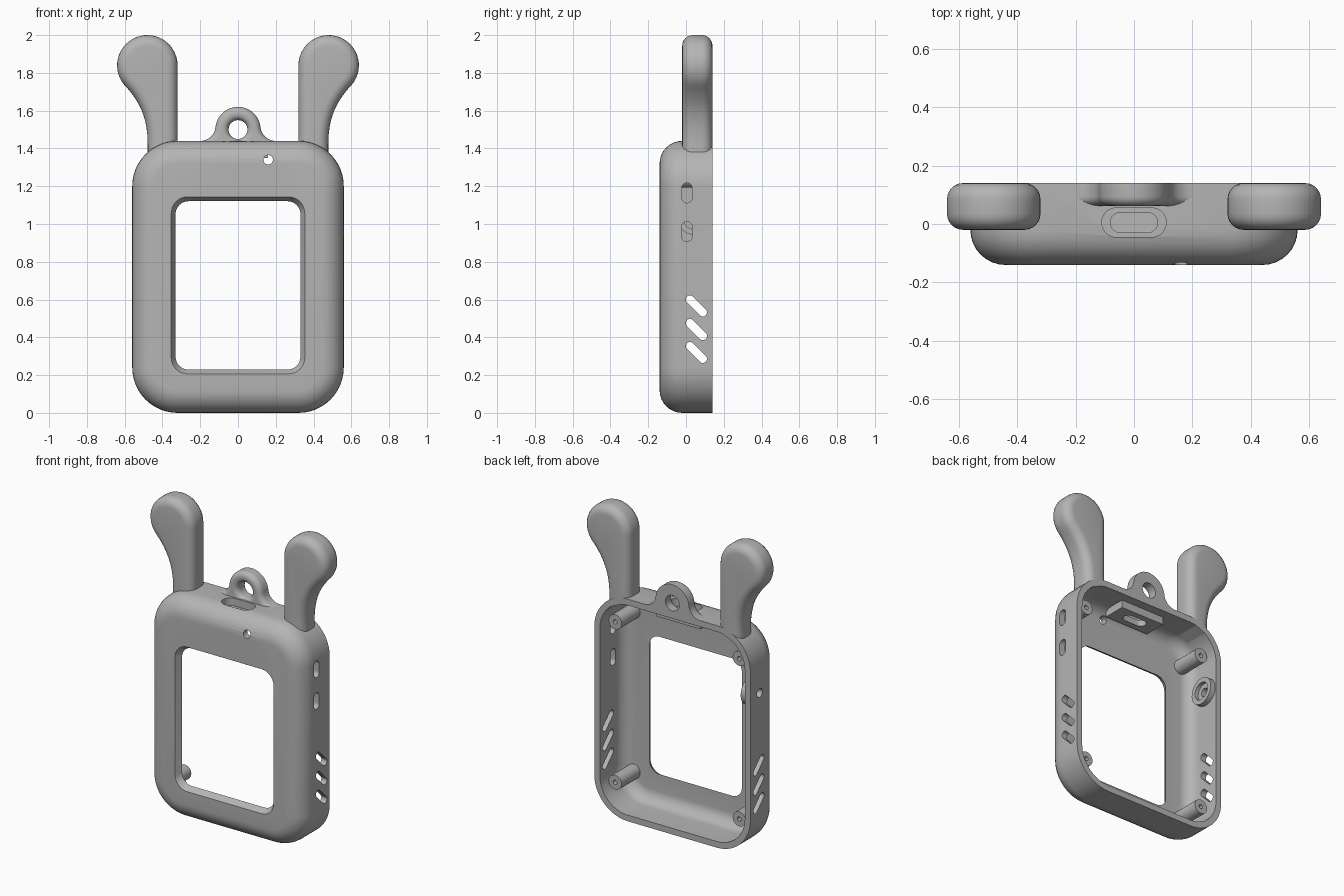
import bpy, bmesh, math
from math import cos, sin, pi, radians

cube = bpy.data.objects.get("Cube")
if cube:
    bpy.data.objects.remove(cube, do_unlink=True)

grey = bpy.data.materials.new("grey_plastic")
grey.use_nodes = True
GREY = (0.46, 0.46, 0.46, 1)
grey.diffuse_color = GREY
grey.node_tree.nodes["Principled BSDF"].inputs["Base Color"].default_value = GREY

W, H, BACK, FRONT = 0.56, 1.44, 0.14, -0.14   # half width, height, depth limits
WALL, CORNER, FILLET = 0.04, 0.24, 0.12


def arc(cx, cy, r, a0, a1, n):
    """Points on an arc, angles in degrees."""
    return [(cx + r * cos(radians(a0 + (a1 - a0) * i / n)),
             cy + r * sin(radians(a0 + (a1 - a0) * i / n))) for i in range(n + 1)]


def rounded_rect(hw, z0, z1, r, n=12):
    pts = []
    for k, (x, z) in enumerate([(hw - r, z1 - r), (r - hw, z1 - r),
                                (r - hw, z0 + r), (hw - r, z0 + r)]):
        pts += arc(x, z, r, 90 * k, 90 * k + 90, n)
    return pts


def stadium(cu, cv, half, r, angle=0):
    """Capsule outline; half = 0 gives a circle."""
    du, dv = half * cos(radians(angle)), half * sin(radians(angle))
    end = arc(cu + du, cv + dv, r, angle - 90, angle + 90, 14)
    start = arc(cu - du, cv - dv, r, angle + 90, angle + 270, 14)
    return end + start if half else end[:-1] + start[:-1]


def place(axis, u, v, d):
    return {"x": (d, u, v), "y": (u, d, v), "z": (u, v, d)}[axis]


def loft(name, rings, axis="y"):
    """Solid through a list of (outline, depth) rings, capped at both ends."""
    bm = bmesh.new()
    loops = [[bm.verts.new(place(axis, u, v, d)) for u, v in pts] for pts, d in rings]
    for a, b in zip(loops, loops[1:]):
        for i in range(len(a)):
            j = (i + 1) % len(a)
            bm.faces.new((a[i], a[j], b[j], b[i]))
    bm.faces.new(loops[0])
    bm.faces.new(loops[-1])
    bmesh.ops.recalc_face_normals(bm, faces=bm.faces)
    me = bpy.data.meshes.new(name)
    bm.to_mesh(me)
    bm.free()
    me.materials.append(grey)
    ob = bpy.data.objects.new(name, me)
    bpy.context.collection.objects.link(ob)
    return ob


def prism(name, pts, d0, d1, axis="y"):
    return loft(name, [(pts, d0), (pts, d1)], axis)


def cut(targets, pts, d0, d1, axis="y", end_pts=None):
    """Cut an extruded outline out of each target."""
    cutter = loft("cutter", [(pts, d0), (end_pts or pts, d1)], axis)
    cutter.hide_render = True
    for ob in targets:
        bpy.context.view_layer.objects.active = ob
        mod = ob.modifiers.new("cut", "BOOLEAN")
        mod.operation, mod.solver, mod.object = "DIFFERENCE", "EXACT", cutter
        bpy.ops.object.modifier_apply(modifier=mod.name)
    bpy.data.objects.remove(cutter, do_unlink=True)


def round_edges(ob, depths, width, z_min):
    """Round the outline edges lying at the given y depths."""
    bm = bmesh.new()
    bm.from_mesh(ob.data)
    edges = [e for e in bm.edges
             if any(all(abs(v.co.y - d) < 1e-4 for v in e.verts) for d in depths)
             and e.calc_face_angle(0) > 1 and max(v.co.z for v in e.verts) > z_min]
    bmesh.ops.bevel(bm, geom=edges, offset=width, segments=6, profile=0.5,
                    affect="EDGES", clamp_overlap=False)
    bm.to_mesh(ob.data)
    bm.free()


# Case shell: rounded front, open back, filleted cavity
def case_ring(inset, y):
    return rounded_rect(W - inset, inset, H - inset, CORNER - inset), y


steps = [radians(90 * i / 8) for i in range(9)]
rings = [case_ring(FILLET * (1 - sin(a)), FRONT + FILLET * (1 - cos(a))) for a in steps]
rings += [case_ring(0, BACK), case_ring(WALL, BACK)]
inner = FILLET - WALL
rings += [case_ring(WALL + inner * (1 - cos(a)), FRONT + WALL + inner * (1 - sin(a)))
          for a in steps]
case = loft("case_shell", rings)

# Inner bosses: charging port block and round jack collar
port_block = prism("port_block", [(-0.16, -0.07), (0.16, -0.07), (0.16, 0.08), (-0.16, 0.08)],
                   1.35, 1.415, "z")
JACK = (0.045, 1.03)
jack_collar = prism("jack_collar", stadium(*JACK, 0, 0.088), -0.535, -0.485, "x")

# Screen window with sloped edges
cut([case], rounded_rect(0.365, 0.195, 1.155, 0.095, 8), FRONT - 0.02, FRONT + 0.05,
    end_pts=rounded_rect(0.325, 0.235, 1.115, 0.065, 8))
# Indicator hole
cut([case], stadium(0.16, 1.34, 0, 0.025), -0.2, -0.03)
# Slanted vents through both sides
for z in (0.566, 0.441, 0.32):
    cut([case], stadium(0.055, z, 0.048, 0.022, -45), -0.7, 0.7, "x")
# Button slots on the left side
for z in (1.165, 0.96):
    cut([case], stadium(0.005, z, 0.026, 0.027, 90), 0.45, 0.7, "x")
# Port recess and opening
cut([case, port_block], stadium(0, 0.005, 0.06, 0.05), 1.39, 1.5, "z")
cut([case, port_block], stadium(0, 0.005, 0.047, 0.034), 1.3, 1.5, "z")
# Jack hole and counterbore
cut([case, jack_collar], stadium(*JACK, 0, 0.028), -0.7, -0.4, "x")
cut([jack_collar], stadium(*JACK, 0, 0.058), -0.51, -0.4, "x")

parts = [case, port_block, jack_collar]

# Corner screw posts
for side, x in (("left", 0.445), ("right", -0.445)):
    for level, z in (("lower", 0.2), ("upper", 1.24)):
        post = prism(f"{level}_{side}_screw_post", stadium(x, z, 0, 0.047), -0.11, 0.09)
        cut([post], stadium(x, z, 0, 0.014), 0.0, 0.2)
        parts.append(post)

# Ears: straight inner side, round head, concave outer side
head = arc(0.48, 1.84, 0.16, 180, -42, 28)
x0, z0 = head[-1]
tail = []
for i in range(1, 15):
    t = i / 14
    b = [(1 - t) ** 3, 3 * t * (1 - t) ** 2, 3 * t * t * (1 - t), t ** 3]
    tail.append((b[0] * x0 + b[1] * (x0 - 0.08) + b[2] * 0.478 + b[3] * 0.478,
                 b[0] * z0 + b[1] * (z0 - 0.085) + b[2] * 1.56 + b[3] * 1.42))
ear_outline = [(0.32, 1.415)] + head + tail + [(0.478, 1.345)]
for side, s in (("left", 1), ("right", -1)):
    ear = prism(f"{side}_ear", [(s * x, z) for x, z in ear_outline], -0.02, BACK)
    round_edges(ear, (-0.02, BACK), 0.055, 1.417)
    parts.append(ear)

# Hanging loop with flared feet
foot = arc(0.199, 1.52, 0.08, 270, 185.7, 10)
ring = arc(0, 1.5, 0.12, 5.7, 174.3, 28)
outline = [(0.199, 1.42)] + foot + ring[1:-1] + [(-x, z) for x, z in reversed(foot)] + [(-0.199, 1.42)]
loop = prism("hanging_loop", outline, 0.062, BACK)
cut([loop], stadium(0, 1.5, 0, 0.05), 0, 0.3)
round_edges(loop, (0.062,), 0.032, 1.425)
parts.append(loop)

# Smooth shading with sharp edges kept
for ob in bpy.context.view_layer.objects:
    ob.select_set(ob in parts)
bpy.context.view_layer.objects.active = case
bpy.ops.object.shade_smooth_by_angle(angle=radians(32))
